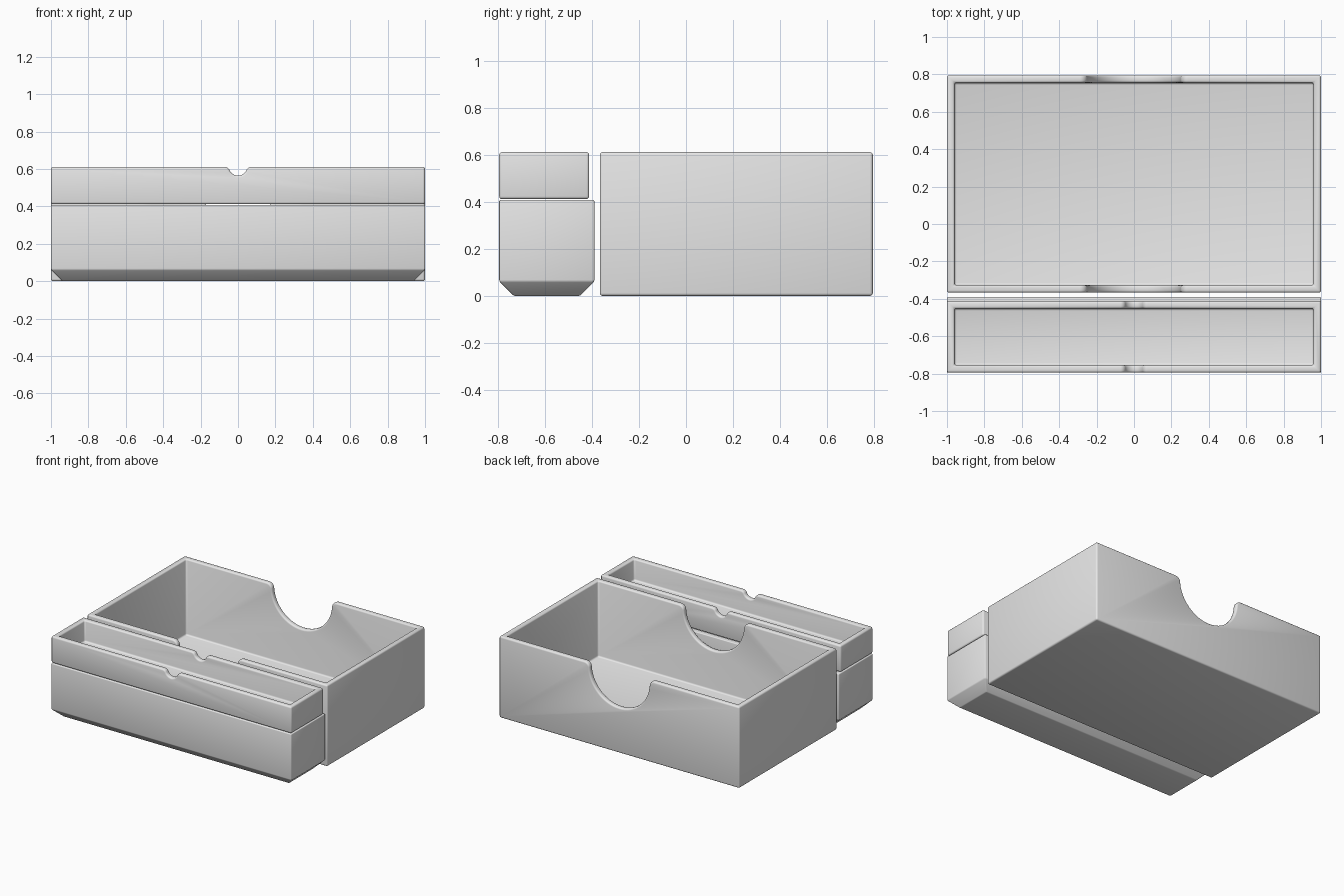
import bpy, bmesh
from math import sin, cos, pi, sqrt, atan2, radians

if "Cube" in bpy.data.objects:
    bpy.data.objects.remove(bpy.data.objects["Cube"], do_unlink=True)

grey = bpy.data.materials.new("light grey")
grey.use_nodes = True
colour = (0.8, 0.8, 0.8, 1)
grey.diffuse_color = colour
grey.node_tree.nodes["Principled BSDF"].inputs["Base Color"].default_value = colour

WALL = 0.04


def make_object(name, bm):
    bmesh.ops.recalc_face_normals(bm, faces=bm.faces)
    mesh = bpy.data.meshes.new(name)
    bm.to_mesh(mesh)
    bm.free()
    mesh.materials.append(grey)
    obj = bpy.data.objects.new(name, mesh)
    bpy.context.collection.objects.link(obj)
    return obj


def block(name, half_x, y0, y1, z0, z1, chamfer=0):
    """Box; with chamfer, a sloped skirt narrows the underside."""
    bm = bmesh.new()
    levels = [(z0, chamfer), (z0 + chamfer, 0), (z1, 0)] if chamfer else [(z0, 0), (z1, 0)]
    rings = []
    for z, inset in levels:
        x, a, b = half_x - inset, y0 + inset, y1 - inset
        rings.append([bm.verts.new((px, py, z)) for px, py in ((-x, a), (x, a), (x, b), (-x, b))])
    bm.faces.new(rings[0])
    bm.faces.new(rings[-1])
    for low, high in zip(rings, rings[1:]):
        for i in range(4):
            j = (i + 1) % 4
            bm.faces.new((low[i], low[j], high[j], high[i]))
    return make_object(name, bm)


def scoop(name, y0, y1, top, centre, radius, fillet, steps):
    """Round finger scoop with filleted shoulders, extruded along y."""
    drop = centre - (top - fillet)
    d = sqrt((radius + fillet) ** 2 - drop ** 2)
    lean = atan2(-drop, d)          # direction from arc centre to shoulder centre
    shoulder = []
    for i in range(9):
        a = pi / 2 + (pi / 2 + lean) * i / 8
        shoulder.append((d + fillet * cos(a), top - fillet + fillet * sin(a)))
    arc = []
    for i in range(1, steps):
        a = lean + (-pi - 2 * lean) * i / steps
        arc.append((radius * cos(a), centre + radius * sin(a)))
    left = [(-x, z) for x, z in reversed(shoulder)]
    profile = [(d, top + 0.1)] + shoulder + arc + left + [(-d, top + 0.1)]
    bm = bmesh.new()
    face = bm.faces.new([bm.verts.new((x, y0, z)) for x, z in profile])
    ext = bmesh.ops.extrude_face_region(bm, geom=[face])
    for v in ext["geom"]:
        if isinstance(v, bmesh.types.BMVert):
            v.co.y = y1
    return make_object(name, bm)


def finish(obj, cutters, width):
    """Cut, round the edges, bake the result and shade it."""
    for c in cutters:
        mod = obj.modifiers.new("cut", "BOOLEAN")
        mod.operation, mod.solver, mod.object = "DIFFERENCE", "EXACT", c
    bevel = obj.modifiers.new("round", "BEVEL")
    bevel.width, bevel.segments = width, 3
    bevel.limit_method, bevel.angle_limit = "ANGLE", radians(35)
    bevel.use_clamp_overlap = False
    graph = bpy.context.evaluated_depsgraph_get()
    mesh = bpy.data.meshes.new_from_object(obj.evaluated_get(graph))
    obj.modifiers.clear()
    obj.data = mesh
    for c in cutters:
        bpy.data.objects.remove(c, do_unlink=True)
    bpy.ops.object.select_all(action="DESELECT")
    obj.select_set(True)
    bpy.context.view_layer.objects.active = obj
    bpy.ops.object.shade_smooth_by_angle(angle=radians(35))


def tray(name, y0, y1, z0, z1, width, chamfer=0, floor=WALL, notch=None):
    body = block(name, 1, y0, y1, z0, z1, chamfer)
    cutters = [block("cavity_cutter", 1 - WALL, y0 + WALL, y1 - WALL, z0 + floor, z1 + 0.1)]
    if notch:
        cutters.append(scoop("scoop_cutter", y0 - 0.1, y1 + 0.1, z1, *notch))
    finish(body, cutters, width)


# Large open tray with a wide scoop in its front and back walls
tray("large_tray", -0.367, 0.795, 0, 0.612, 0.012, notch=(0.59, 0.25, 0.04, 32))
# Shallow tray stacked at the front with a small scoop
tray("shallow_tray", -0.795, -0.412, 0.412, 0.612, 0.012, notch=(0.615, 0.05, 0.03, 16))
# Base bin under it with a chamfered underside
tray("base_bin", -0.795, -0.39, 0, 0.408, 0.006, chamfer=0.062, floor=0.07)
